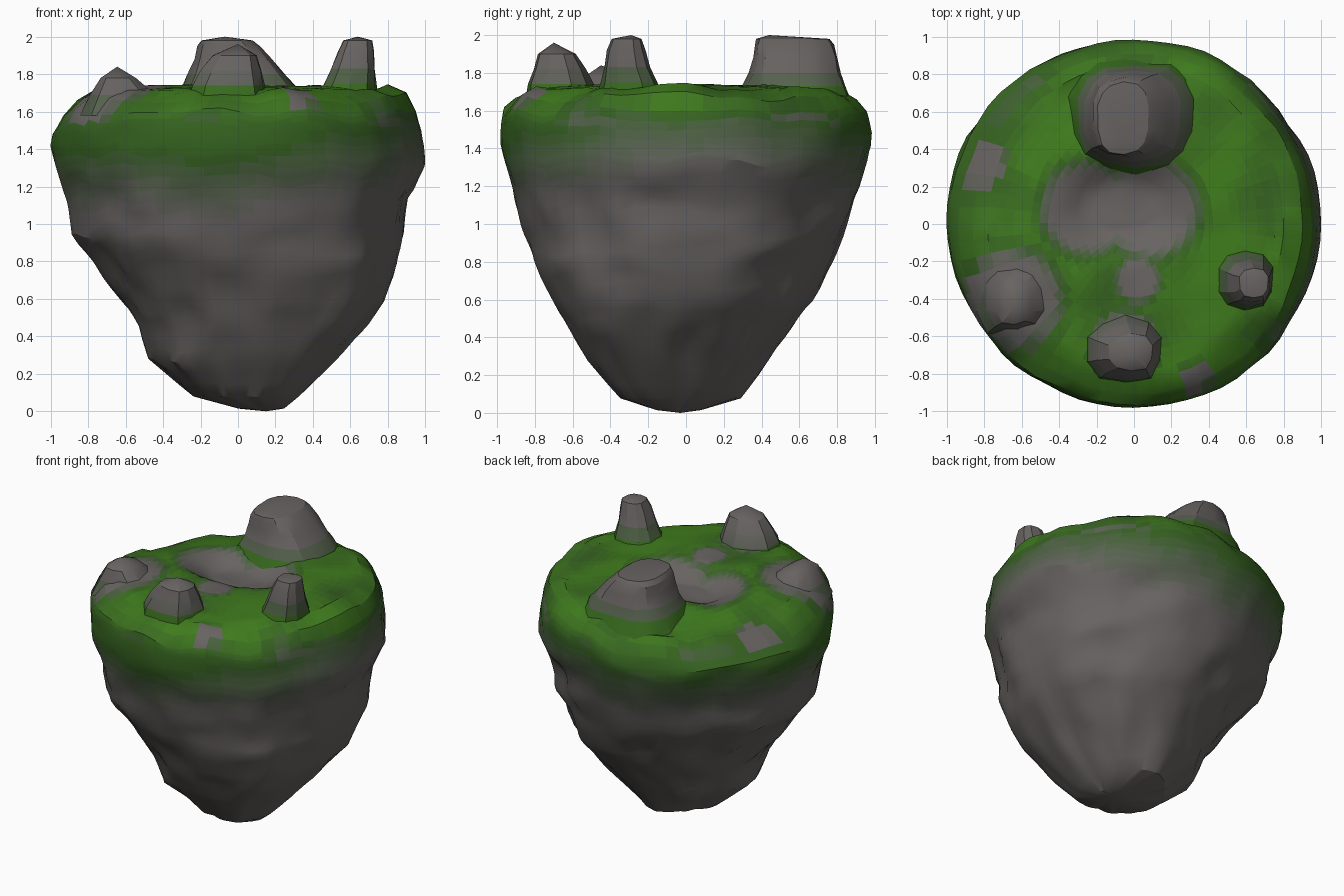
import bpy, bmesh, math, random
from mathutils import Vector, noise

if "Cube" in bpy.data.objects:
    bpy.data.objects.remove(bpy.data.objects["Cube"])

random.seed(4)
ROCK, DARK_MOSS, MOSS = (0.135, 0.125, 0.12), (0.035, 0.115, 0.015), (0.05, 0.2, 0.012)
STEPS = 15


def clamp(v):
    return max(0.0, min(1.0, v))


# Materials blending from bare rock through dark moss to bright moss
MATS = []
for i in range(STEPS):
    t = 2 * i / (STEPS - 1)
    lo, hi, f = (ROCK, DARK_MOSS, t) if t < 1 else (DARK_MOSS, MOSS, t - 1)
    m = bpy.data.materials.new(f"rock_to_moss_{i}")
    m.diffuse_color = (*[a + (b - a) * f for a, b in zip(lo, hi)], 1)
    m.use_nodes = True
    m.node_tree.nodes["Principled BSDF"].inputs["Base Color"].default_value = m.diffuse_color
    MATS.append(m)


def loft(name, rings, tip_low, tip_high, paint, angle):
    """Skin closed rings of points, closing the ends with a point or a cap."""
    bm = bmesh.new()
    vr = [[bm.verts.new(p) for p in r] for r in rings]
    n = len(vr[0])
    for a, b in zip(vr, vr[1:]):
        for i in range(n):
            j = (i + 1) % n
            bm.faces.new((a[i], a[j], b[j], b[i]))
    for ring, tip, flip in ((vr[0], tip_low, True), (vr[-1], tip_high, False)):
        if tip is None:
            bm.faces.new(ring[::-1] if flip else ring)
            continue
        v = bm.verts.new(tip)
        for i in range(n):
            a, b = ring[i], ring[(i + 1) % n]
            bm.faces.new((b, a, v) if flip else (a, b, v))
    bm.normal_update()
    for f in bm.faces:
        f.material_index = round(clamp(paint(f.calc_center_median())) * (STEPS - 1))
    me = bpy.data.meshes.new(name)
    bm.to_mesh(me)
    bm.free()
    for m in MATS:
        me.materials.append(m)
    ob = bpy.data.objects.new(name, me)
    bpy.context.collection.objects.link(ob)
    bpy.ops.object.select_all(action='DESELECT')
    ob.select_set(True)
    bpy.context.view_layer.objects.active = ob
    bpy.ops.object.shade_smooth_by_angle(angle=math.radians(angle))
    return ob


# Island outline: z, x min, x max, y min, y max
PROFILE = [
    (0.015, 0.00, 0.24, -0.15, 0.08), (0.08, -0.24, 0.31, -0.33, 0.29),
    (0.28, -0.48, 0.50, -0.50, 0.44), (0.45, -0.53, 0.65, -0.61, 0.56),
    (0.60, -0.63, 0.78, -0.68, 0.67), (0.80, -0.77, 0.84, -0.79, 0.78),
    (0.95, -0.88, 0.88, -0.85, 0.84), (1.13, -0.92, 0.91, -0.91, 0.89),
    (1.32, -0.98, 1.00, -0.96, 0.96), (1.42, -1.00, 0.99, -0.98, 0.98),
    (1.52, -0.99, 0.98, -0.98, 0.98), (1.60, -0.94, 0.95, -0.97, 0.96),
    (1.67, -0.86, 0.90, -0.91, 0.91), (1.71, -0.78, 0.80, -0.83, 0.85)]
SEG = 64


def sag(x, y):
    """The rim droops towards the back left."""
    return 0.1 * clamp(((y - x) / 1.414 - 0.35) / 0.5)


def ground(x, y):
    """Height of the grassy top with its hollow beside the large rock."""
    d = math.hypot((x + 0.06) / 0.44, (y - 0.09) / 0.30)
    bowl = 0.11 * clamp((1 - d) * 1.9)
    edge = 0.025 * clamp(math.hypot(x, y) / 0.8) ** 4
    return 1.738 - bowl - edge - sag(x, y) + 0.014 * noise.noise(Vector((x * 5, y * 5, 2)))


def island_rings():
    dense = []
    for a, b in zip(PROFILE, PROFILE[1:]):
        k = 3 if b[0] - a[0] > 0.12 else 2 if b[0] - a[0] > 0.075 else 1
        dense += [[p + (q - p) * i / k for p, q in zip(a, b)] for i in range(k)]
    dense.append(PROFILE[-1])
    rings = []
    for z, x0, x1, y0, y1 in dense:
        ring = []
        low = clamp(1.1 - z)
        for i in range(SEG):
            a = 2 * math.pi * i / SEG
            c, s = math.cos(a), math.sin(a)
            amp = 0.055 if z < 1.25 else 0.03
            dent = noise.noise(Vector((c * 2, s * 2, z * 3))) + \
                0.8 * noise.noise(Vector((c * 5, s * 5, z * 6)))
            k = 1 + amp * dent * (0.25 + 0.75 * math.sin(2 * a) ** 2)
            # fuller towards the front right, hollower towards the back left
            k *= 1 + low * max(0, -c * s) * (0.4 if c > 0 else -0.28)
            x = (x0 + x1) / 2 + (x1 - x0) / 2 * c * k
            y = (y0 + y1) / 2 + (y1 - y0) / 2 * s * k
            h = z + 0.05 * noise.noise(Vector((c * 4, s * 4, z * 5))) * clamp(z * 2)
            ring.append((x, y, h - sag(x, y) * clamp((z - 1.42) / 0.29)))
        rings.append(ring)
    rim = rings[-1]
    for i in range(1, 17):
        k = 1 - i / 17
        rings.append([(x * k, y * k, ground(x * k, y * k)) for x, y, _ in rim])
    return rings


# Bare stone patches on the top: x, y, radius
PATCHES = [(-0.25, 0.08, 0.25), (0.08, 0.08, 0.27), (-0.65, -0.4, 0.27),
           (-0.82, 0.33, 0.14), (0.02, -0.3, 0.12), (0, 0.6, 0.26),
           (-0.05, -0.64, 0.18), (0.33, -0.82, 0.08)]


def paint_island(c):
    line = 1.07 + 0.2 * clamp(c.x) - 0.08 * clamp(-c.y) + 0.08 * noise.noise(c * 2.2)
    t = 0.55 * clamp((c.z - line) / 0.4) + 0.45 * clamp((c.z - 1.53) / 0.15)
    if c.z > 1.53:
        bare = max(clamp(2 * (1.3 - math.hypot(c.x - x, c.y - y) / r))
                   for x, y, r in PATCHES)
        spot = 0.5 * clamp(noise.noise(c * 3.5) + 0.15)
        t = min(t - spot, 1 - bare)
    return t


loft("floating_island", island_rings(), (0.15, -0.03, 0), (0, 0, ground(0, 0)),
     paint_island, 30)


def rock(name, levels, sides, square, moss_z, peak):
    """Boulder from levels of z, x min, x max, y min, y max."""
    rings = []
    wob = [random.uniform(0.93, 1.0) for _ in range(sides)]
    for z, x0, x1, y0, y1 in levels:
        ring = []
        for i in range(sides):
            a = 2 * math.pi * (i + 0.5) / sides
            p = 2 / square
            c, s = [math.copysign(abs(v) ** p, v) for v in (math.cos(a), math.sin(a))]
            k = wob[i] * random.uniform(0.96, 1.02)
            ring.append(((x0 + x1) / 2 + (x1 - x0) / 2 * c * k,
                         (y0 + y1) / 2 + (y1 - y0) / 2 * s * k, z))
        rings.append(ring)
    loft(name, rings, None, peak, lambda c: 0.7 * clamp((moss_z - c.z) / 0.08), 26)


# Large rock at the back
rock("large_rock", [
    (1.58, -0.40, 0.42, 0.22, 0.92), (1.73, -0.31, 0.34, 0.29, 0.87),
    (1.80, -0.28, 0.27, 0.32, 0.84), (1.88, -0.24, 0.20, 0.34, 0.82),
    (1.95, -0.22, 0.13, 0.35, 0.80), (1.98, -0.20, 0.09, 0.36, 0.77)],
    14, 2.7, 1.79, (-0.07, 0.44, 2.0))
# Thin standing stone on the right
rock("standing_stone", [
    (1.64, 0.38, 0.76, -0.50, -0.09), (1.75, 0.45, 0.745, -0.46, -0.14),
    (1.83, 0.49, 0.74, -0.445, -0.18), (1.92, 0.53, 0.73, -0.43, -0.21),
    (1.98, 0.56, 0.72, -0.40, -0.23)], 10, 2.6, 1.82, (0.64, -0.29, 2.0))
# Pointed rock at the front
rock("front_rock", [
    (1.60, -0.30, 0.20, -0.87, -0.45), (1.74, -0.25, 0.16, -0.85, -0.49),
    (1.82, -0.21, 0.14, -0.82, -0.53), (1.90, -0.14, 0.11, -0.79, -0.58)],
    10, 2.3, 1.79, (0, -0.70, 1.96))
# Low rock on the left
rock("low_rock", [
    (1.58, -0.87, -0.38, -0.62, -0.14), (1.69, -0.81, -0.43, -0.58, -0.20),
    (1.78, -0.74, -0.54, -0.55, -0.28)], 10, 2.4, 1.66, (-0.645, -0.45, 1.84))
